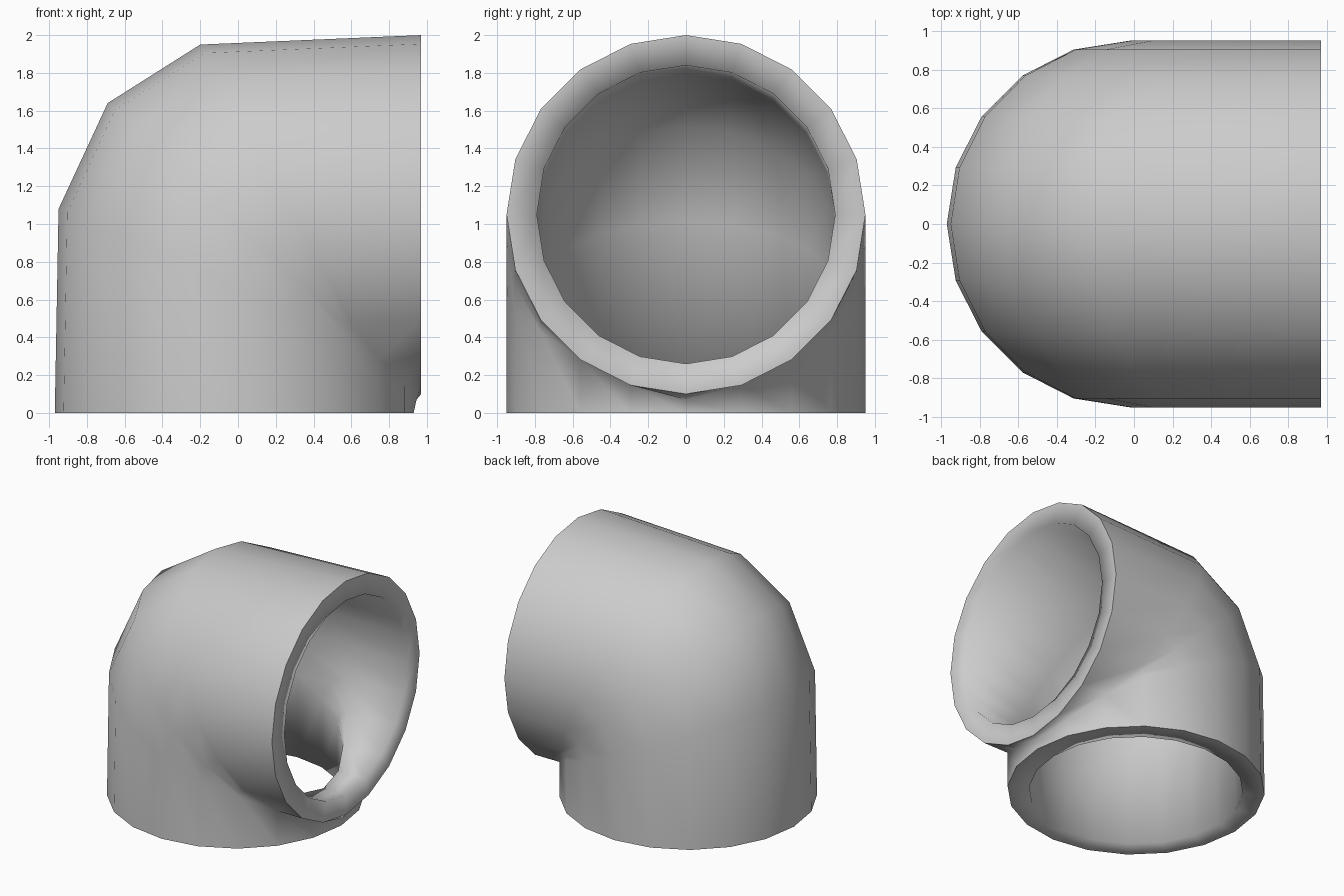
import bpy, bmesh, math

if "Cube" in bpy.data.objects:
    bpy.data.objects.remove(bpy.data.objects["Cube"], do_unlink=True)

SIDES, OUTER, INNER = 20, 0.95, 0.79
BASE_X, AXIS_Z, END_X = -0.02, 1.05, 0.97
PIVOT = 0.67                                            # depth at which the bend pinches to a crease
BEND = ((0.02, -0.92), (0.28, -0.36), (0.77, -0.05))    # rounding of the outer corner


def strand(radius, i):
    """Path of one lengthwise edge, from the bottom opening to the side opening."""
    a = 2 * math.pi * i / SIDES
    u, y = radius * math.cos(a), radius * math.sin(a)
    cx, cz = BASE_X - u, AXIS_Z + u
    k = max(0, (u + PIVOT) / (OUTER + PIVOT))
    if u < -0.94:                                       # small chamfer in the tight corner
        cx, cz = cx + 0.015, cz - 0.03
    bend = [(cx + k * dx, y, cz + k * dz) for dx, dz in BEND]
    return [(BASE_X - u, y, 0)] + bend + [(END_X, y, AXIS_Z + u)]


def tube(bm, radius):
    strands = [[bm.verts.new(p) for p in strand(radius, i)] for i in range(SIDES)]
    for i, s in enumerate(strands):
        t = strands[(i + 1) % SIDES]
        for j in range(len(s) - 1):
            bm.faces.new((s[j], t[j], t[j + 1], s[j + 1]))
    return strands


# Outer shell and bore
bm = bmesh.new()
shell, bore = tube(bm, OUTER), tube(bm, INNER)

# Flat rims joining shell and bore at both openings
for end in (0, -1):
    for i in range(SIDES):
        n = (i + 1) % SIDES
        bm.faces.new((shell[i][end], shell[n][end], bore[n][end], bore[i][end]))
        bm.edges.get((shell[i][end], shell[n][end])).smooth = False

# Merge the pinched crease
bmesh.ops.remove_doubles(bm, verts=bm.verts[:], dist=0.0005)
bmesh.ops.recalc_face_normals(bm, faces=bm.faces[:])
for f in bm.faces:
    f.smooth = True

mesh = bpy.data.meshes.new("pipe_elbow")
bm.to_mesh(mesh)
bm.free()
elbow = bpy.data.objects.new("pipe_elbow", mesh)
bpy.context.collection.objects.link(elbow)

# Material
grey = bpy.data.materials.new("light_grey")
grey.use_nodes = True
colour = (0.6, 0.6, 0.6, 1)
grey.diffuse_color = colour
grey.node_tree.nodes["Principled BSDF"].inputs["Base Color"].default_value = colour
mesh.materials.append(grey)
